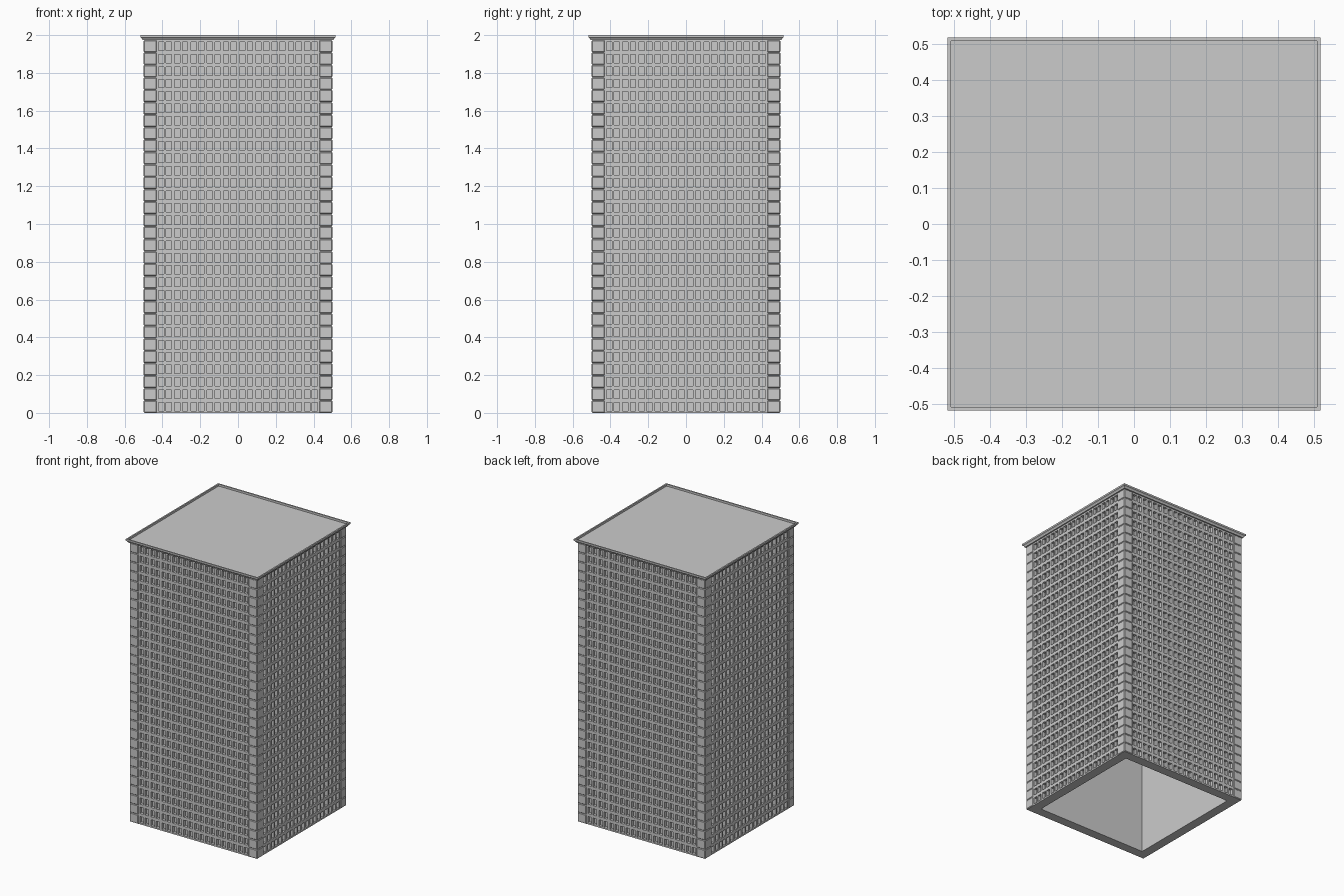
import bpy, bmesh
from math import pi
from mathutils import Matrix, Vector

if "Cube" in bpy.data.objects:
    bpy.data.objects.remove(bpy.data.objects["Cube"])

FLOORS, BAYS = 30, 10
TOP = 1.974
PITCH = TOP / FLOORS
OUT, INNER, WALL = 0.5, 0.43, 0.496
BAY = 2 * INNER / BAYS


def finish(bm, name):
    me = bpy.data.meshes.new(name)
    bm.to_mesh(me)
    bm.free()
    ob = bpy.data.objects.new(name, me)
    bpy.context.collection.objects.link(ob)
    return ob


def square(bm, r, z):
    return [bm.verts.new((x * r, y * r, z)) for x, y in ((-1, -1), (1, -1), (1, 1), (-1, 1))]


def loft(bm, profile, cap):
    rings = [square(bm, r, z) for r, z in profile]
    for a, b in zip(rings, rings[1:]):
        for i in range(4):
            j = (i + 1) % 4
            bm.faces.new((a[i], a[j], b[j], b[i]))
    if cap:
        bm.faces.new(rings[-1])


# window walls: a grid with twin recessed panes in every bay and floor
def facade(name, angle):
    bm = bmesh.new()
    xs, zs = [-WALL], [0.0]
    for b in range(BAYS):
        x0 = -INNER + b * BAY
        xs += [x0 + BAY * f for f in (0.1, 0.43, 0.57, 0.9)]
    xs.append(WALL)
    for f in range(FLOORS):
        zs += [(f + 0.16) * PITCH, (f + 0.84) * PITCH]
    zs.append(TOP)
    v = [[bm.verts.new((x, -WALL, z)) for x in xs] for z in zs]
    panes = []
    for j in range(len(zs) - 1):
        for i in range(len(xs) - 1):
            face = bm.faces.new((v[j][i], v[j][i + 1], v[j + 1][i + 1], v[j + 1][i]))
            if i % 2 and j % 2:
                panes.append(face)
    res = bmesh.ops.extrude_discrete_faces(bm, faces=panes)
    verts = {w for f in res["faces"] for w in f.verts}
    # the pushed-in faces keep facing outward
    bmesh.ops.translate(bm, verts=list(verts), vec=(0, 0.02, 0))
    bm.transform(Matrix.Rotation(angle, 4, 'Z'))
    return finish(bm, name)


for k, side in enumerate(("front", "right", "back", "left")):
    facade(side + "_window_wall", k * pi / 2)

# bevelled corner blocks, one per floor
bm = bmesh.new()
w = OUT - INNER
c = (OUT + INNER) / 2
for f in range(FLOORS):
    for sx in (-1, 1):
        for sy in (-1, 1):
            m = Matrix.Translation((sx * c, sy * c, (f + 0.5) * PITCH)) @ Matrix.Diagonal((w, w, PITCH, 1))
            bmesh.ops.create_cube(bm, size=1, matrix=m)
bmesh.ops.bevel(bm, geom=bm.edges[:], offset=0.005, segments=1, affect='EDGES')
finish(bm, "corner_blocks")

# hollow interior, open below, with the bottom rim of the walls
bm = bmesh.new()
loft(bm, [(WALL, 0), (INNER, 0), (INNER, TOP)], True)
bmesh.ops.reverse_faces(bm, faces=bm.faces[:])
bm.normal_update()
for f in bm.faces:
    mid = f.calc_center_median()
    want = Vector((0, 0, -1)) if abs(f.normal.z) > 0.5 else Vector((-mid.x, -mid.y, 0))
    if f.normal.dot(want) < 0:
        f.normal_flip()
finish(bm, "interior_shell")

# cornice with a low parapet around the flat roof
bm = bmesh.new()
loft(bm, [(INNER, TOP), (0.506, TOP), (0.509, 1.982), (0.517, 1.988),
          (0.517, 2.0), (0.507, 2.0), (0.507, 1.986)], True)
finish(bm, "roof_cornice")
